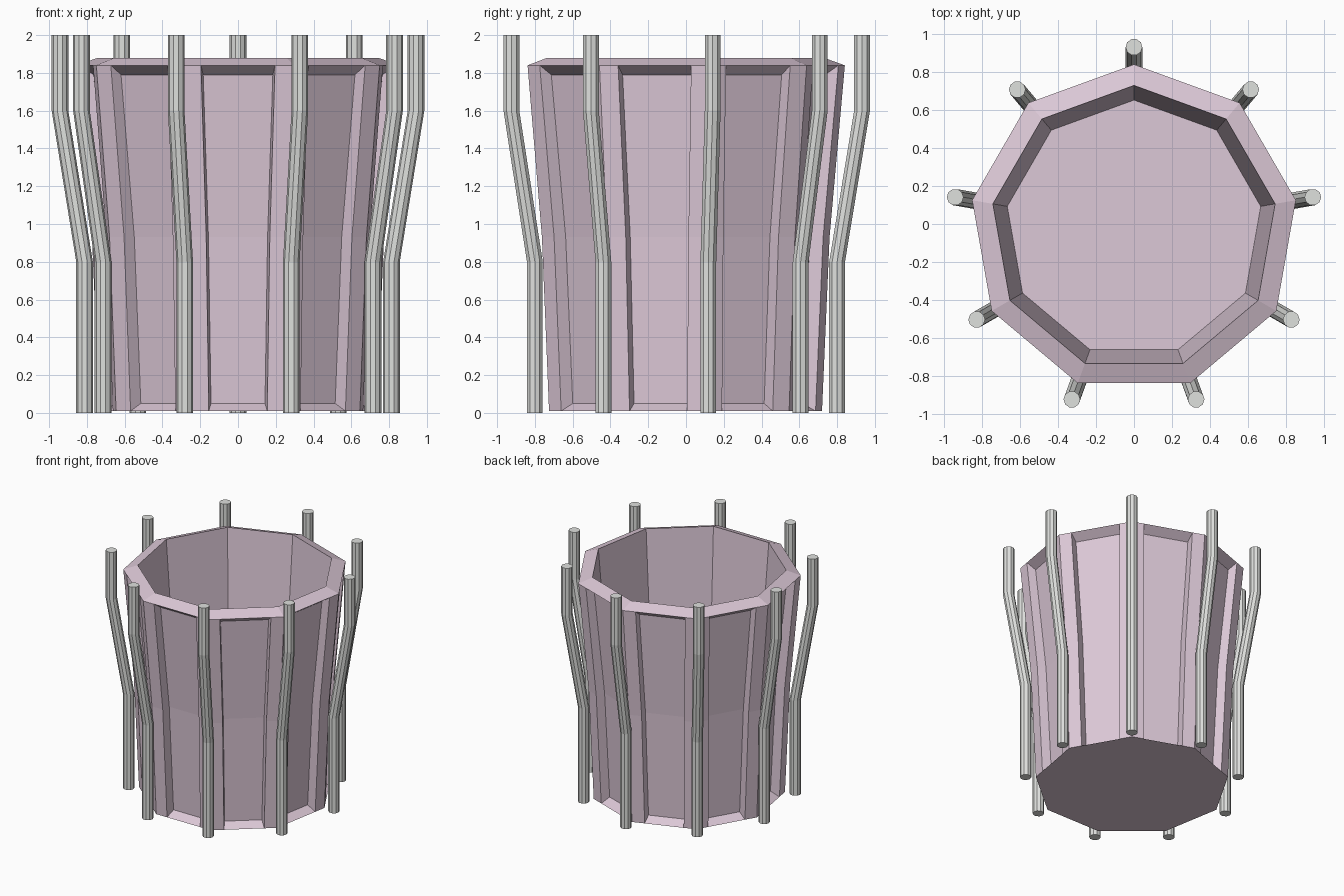
import bpy, bmesh
from math import sin, cos, pi, radians
from mathutils import Vector

cube = bpy.data.objects.get("Cube")
if cube:
    bpy.data.objects.remove(cube, do_unlink=True)

SIDES = 9
CENTRE = Vector((0, -0.025, 0))


def material(name, rgb):
    m = bpy.data.materials.new(name)
    m.use_nodes = True
    m.diffuse_color = (*rgb, 1)
    m.node_tree.nodes["Principled BSDF"].inputs["Base Color"].default_value = (*rgb, 1)
    return m


def finish(bm, name, mat):
    bmesh.ops.remove_doubles(bm, verts=bm.verts, dist=0.0005)
    bmesh.ops.recalc_face_normals(bm, faces=bm.faces)
    mesh = bpy.data.meshes.new(name)
    bm.to_mesh(mesh)
    bm.free()
    mesh.materials.append(mat)
    obj = bpy.data.objects.new(name, mesh)
    bpy.context.collection.objects.link(obj)
    return obj


def corner(i, radius, z):
    a = pi / 2 + i * 2 * pi / SIDES
    return CENTRE + Vector((radius * cos(a), radius * sin(a), z))


pink = material("dusty pink", (0.72, 0.58, 0.68))
grey = material("light grey", (0.74, 0.75, 0.73))

# Pot: nine tapered sides, each with a recessed panel between corner ribs
OUTER = [(0.745, 0.01), (0.785, 0.93), (0.866, 1.84)]
PANEL_Z = [0.05, 0.93, 1.79]
RIB, DEPTH, SLOPE = 0.1, 0.07, 0.012
RIM = (0.755, 1.88)
FLOOR = (0.678, 0.93)

bm = bmesh.new()


def face(*points):
    bm.faces.new([bm.verts.new(p) for p in points])


for i in range(SIDES):
    a = pi / 2 + (i + 0.5) * 2 * pi / SIDES
    inward = Vector((-cos(a), -sin(a), 0))
    rows = []
    for (radius, z), panel_z in zip(OUTER, PANEL_Z):
        c0, c1 = corner(i, radius, z), corner(i + 1, radius, z)
        along = (c1 - c0).normalized()
        o0, o1 = c0 + along * RIB, c1 - along * RIB
        p0 = o0 + along * SLOPE + inward * DEPTH
        p1 = o1 - along * SLOPE + inward * DEPTH
        p0.z = p1.z = panel_z
        rows.append((c0, o0, p0, p1, o1, c1))
    for low, high in zip(rows, rows[1:]):
        for k in range(5):
            face(low[k], low[k + 1], high[k + 1], high[k])
    # Ledges closing the recess at the bottom and top
    for row in (rows[0], rows[-1]):
        face(*row[1:5])
    # Sloping rim and inner wall
    top = rows[-1]
    r0, r1 = corner(i, *RIM), corner(i + 1, *RIM)
    face(top[0], top[1], top[4], top[5], r1, r0)
    face(r0, r1, corner(i + 1, *FLOOR), corner(i, *FLOOR))

for level in (FLOOR, OUTER[0]):
    pts = [corner(i, *level) for i in range(SIDES)]
    if level == OUTER[0]:
        # Underside outline follows the ribs and ledges
        outline = []
        for i, p in enumerate(pts):
            q = pts[(i + 1) % SIDES]
            step = (q - p).normalized() * RIB
            outline += [p, p + step, q - step]
        pts = outline
    face(*pts)
finish(bm, "pot", pink)

# Rods: one outside each corner, bent outward towards the top
ROD_PATH = [(0.825, 0), (0.825, 0.8), (0.957, 1.6), (0.957, 2)]
ROD_RADIUS, ROD_SIDES = 0.044, 10

for i in range(SIDES):
    bm = bmesh.new()
    rings = []
    for radius, z in ROD_PATH:
        c = corner(i, radius, z)
        angles = [2 * pi * k / ROD_SIDES for k in range(ROD_SIDES)]
        rings.append([bm.verts.new(c + ROD_RADIUS * Vector((cos(t), sin(t), 0)))
                      for t in angles])
    for low, high in zip(rings, rings[1:]):
        for k in range(ROD_SIDES):
            n = (k + 1) % ROD_SIDES
            bm.faces.new((low[k], low[n], high[n], high[k]))
    bm.faces.new(rings[0])
    bm.faces.new(rings[-1])
    finish(bm, f"rod_{i + 1}", grey)
